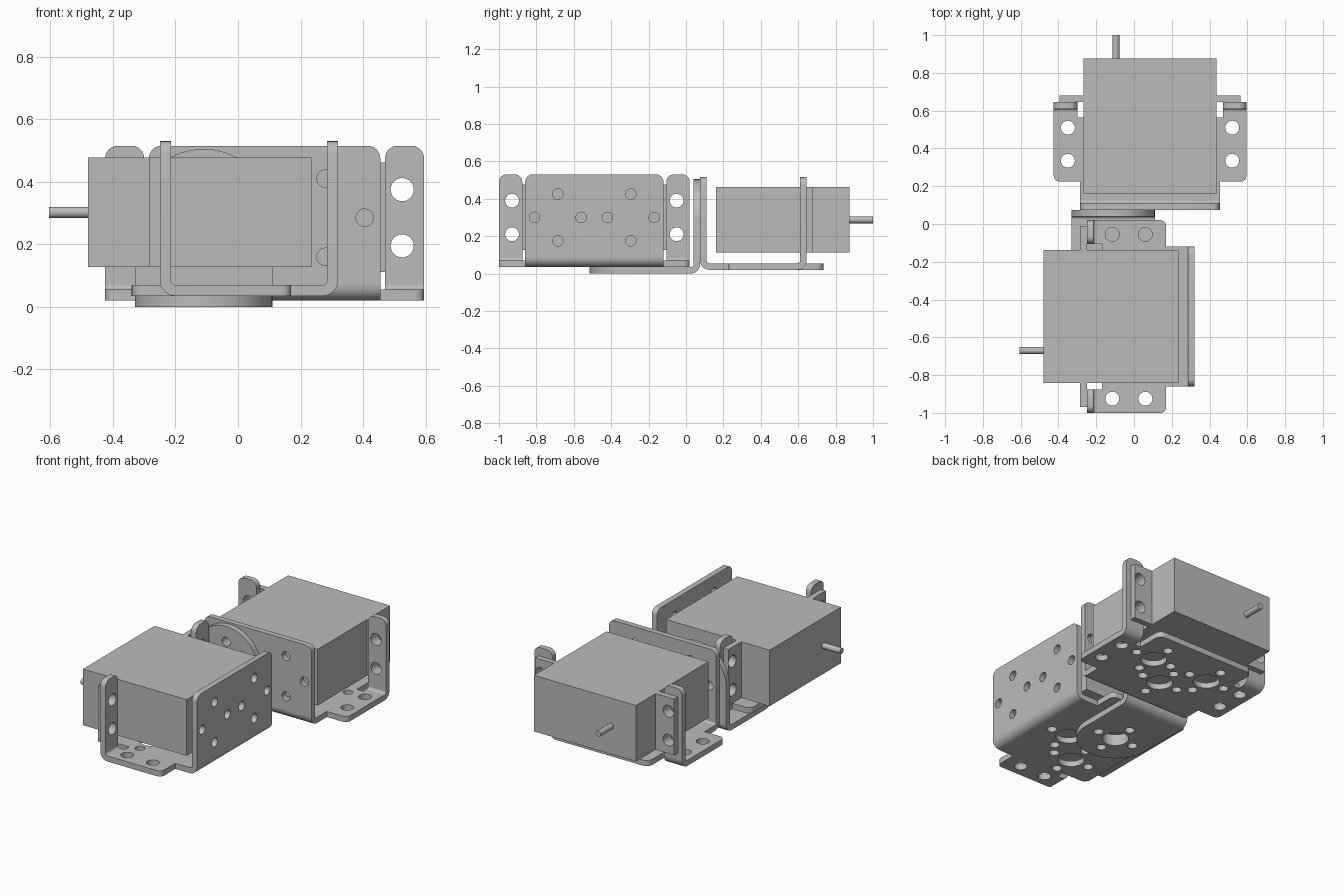
import bpy, bmesh, math
from mathutils import Matrix, Vector

cube = bpy.data.objects.get("Cube")
if cube:
    bpy.data.objects.remove(cube, do_unlink=True)

grey = bpy.data.materials.new("plain_grey")
grey.use_nodes = True
grey.diffuse_color = (0.5, 0.5, 0.5, 1)
grey.node_tree.nodes["Principled BSDF"].inputs["Base Color"].default_value = grey.diffuse_color

T = 0.035        # sheet thickness
R = 0.05         # outer bend radius
H = 0.495        # bracket height
SMALL, SCREW, BIG = 0.028, 0.037, 0.075


def circle(x, y, r, n=24):
    return [(x + r * math.cos(i * math.tau / n), y + r * math.sin(i * math.tau / n)) for i in range(n)]


def rect(x0, x1, y0, y1):
    return [(x0, y0), (x1, y0), (x1, y1), (x0, y1)]


def fillet(corners, steps=6):
    """Outline whose right-angled corners (x, y, radius) are rounded."""
    out = []
    for i, (x, y, r) in enumerate(corners):
        p = Vector((x, y))
        a = (Vector(corners[i - 1][:2]) - p).normalized()
        b = (Vector(corners[(i + 1) % len(corners)][:2]) - p).normalized()
        n = steps if r < 0.1 else 3 * steps
        for k in range(n + 1 if r else 1):
            t = math.pi / 2 * k / n
            q = p + r * (a + b - b * math.cos(t) - a * math.sin(t))
            if not out or (q - out[-1]).length > 1e-4:
                out.append(q)
    return [tuple(q) for q in out]


def bend(cx, side, n=6):
    """Quarter ring joining a base sheet to an upright, turning towards side."""
    arc = [i * math.pi / 2 / n for i in range(n + 1)]
    ring = [(R, a) for a in arc] + [(R - T, a) for a in reversed(arc)]
    return [(cx + side * r * math.sin(a), R - r * math.cos(a)) for r, a in ring]


def bolt_circle(x, y, centre=True):
    step = 0.125
    holes = [circle(x + dx * step, y + dy * step, SMALL)
             for dx, dy in ((1, 0), (-1, 0), (0, 1), (0, -1))]
    return holes + ([circle(x, y, BIG)] if centre else [])


def add_plate(bm, axes, c0, c1, outline, holes=()):
    """Extrude an outline with holes, drawn in the plane of two axes, from c0 to c1."""
    curve = bpy.data.curves.new("plate", "CURVE")
    curve.dimensions, curve.fill_mode = "2D", "BOTH"
    curve.extrude = (c1 - c0) / 2
    for loop in [outline, *holes]:
        s = curve.splines.new("POLY")
        s.points.add(len(loop) - 1)
        for pt, (x, y) in zip(s.points, loop):
            pt.co = (x, y, 0, 1)
        s.use_cyclic_u = True
    helper = bpy.data.objects.new("plate", curve)
    bpy.context.collection.objects.link(helper)
    bpy.context.view_layer.update()
    mesh = bpy.data.meshes.new_from_object(helper.evaluated_get(bpy.context.evaluated_depsgraph_get()))
    bpy.data.objects.remove(helper, do_unlink=True)
    i, j = ("xyz".index(c) for c in axes)
    for v in mesh.vertices:
        co = [0, 0, 0]
        co[i], co[j], co[3 - i - j] = v.co.x, v.co.y, v.co.z + (c0 + c1) / 2
        v.co = co
    piece = bmesh.new()
    piece.from_mesh(mesh)
    bmesh.ops.remove_doubles(piece, verts=piece.verts, dist=1e-5)
    bmesh.ops.recalc_face_normals(piece, faces=piece.faces)
    piece.to_mesh(mesh)
    piece.free()
    bm.from_mesh(mesh)
    bpy.data.meshes.remove(mesh)


def finish(bm, name, frame):
    mesh = bpy.data.meshes.new(name)
    bm.to_mesh(mesh)
    bm.free()
    mesh.materials.clear()
    mesh.materials.append(grey)
    for p in mesh.polygons:
        p.material_index = 0
    mesh.transform(frame)
    ob = bpy.data.objects.new(name, mesh)
    bpy.context.collection.objects.link(ob)
    bpy.ops.object.select_all(action="DESELECT")
    ob.select_set(True)
    bpy.context.view_layer.objects.active = ob
    bpy.ops.object.shade_smooth_by_angle(angle=math.radians(30))


def build_bracket(name, frame):
    bm = bmesh.new()
    w, tab, spread = 0.37, 0.51, 0.195
    # upright wall with two bolt circles
    wall = fillet([(-w, R, 0), (w, R, 0), (w, H, 0.04), (-w, H, 0.04)])
    add_plate(bm, "xz", 0, T, wall, bolt_circle(-spread, 0.265, False) + bolt_circle(spread, 0.265, False))
    add_plate(bm, "yz", -w, w, bend(R, -1))
    # base with side tabs and relief notches
    half = [(w, R, 0), (w, 0.15, 0), (tab, 0.15, 0.03), (tab, 0.57 - R, 0), (0.385, 0.57 - R, 0),
            (0.385, 0.49, 0), (0.34, 0.49, 0), (0.34, 0.66, 0.04)]
    base = fillet(half + [(-x, y, r) for x, y, r in reversed(half)])
    holes = bolt_circle(-spread, 0.43) + bolt_circle(spread, 0.43) + bolt_circle(0, 0.25)
    holes += [circle(s * 0.435, d, SCREW) for s in (-1, 1) for d in (0.26, 0.435)]
    add_plate(bm, "xy", 0, T, base, holes)
    # upright ears that carry the motor
    for s in (-1, 1):
        a, b = sorted((s * 0.385, s * tab))
        ear = fillet([(a, R, 0), (b, R, 0), (b, H, 0.04), (a, H, 0.04)])
        add_plate(bm, "xz", 0.57 - T, 0.57, ear, [circle(s * 0.44, h, SCREW) for h in (0.175, 0.355)])
        add_plate(bm, "yz", a, b, bend(0.57 - R, 1))
    finish(bm, name, frame)


def build_motor(name, frame):
    low, high = 0.092, 0.442
    bm = bmesh.new()
    add_plate(bm, "xz", 0.085, 0.8, rect(-0.352, 0.352, low, high))
    finish(bm, name + "_body", frame)
    bm = bmesh.new()
    for s in (-1, 1):
        a, b = sorted((s * 0.352, s * 0.48))
        add_plate(bm, "xz", 0.57, 0.605, rect(a, b, low, high),
                  [circle(s * 0.44, h, SCREW) for h in (0.175, 0.355)])
    finish(bm, name + "_mounting_ears", frame)
    bm = bmesh.new()
    add_plate(bm, "xz", 0.8, 0.925, circle(-0.18, 0.267, 0.018))
    finish(bm, name + "_shaft", frame)


# rear and front motor units, the front one turned a quarter
rear = Matrix.Translation((0.085, 0.075, 0.02))
front = Matrix.Translation((0.32, -0.49, 0.035)) @ Matrix.Rotation(math.pi / 2, 4, "Z")
for label, frame in (("rear", rear), ("front", front)):
    build_bracket(label + "_bracket", frame)
    build_motor(label + "_motor", frame)

# angled link with round ends joining the two brackets
bm = bmesh.new()
cx, r, y1 = -0.11, 0.22, 0.075
foot = fillet([(cx + r, y1 - R, 0), (cx - r, y1 - R, 0), (cx - r, -0.295 - r, r), (cx + r, -0.295 - r, r)])
add_plate(bm, "xy", 0, T, foot, bolt_circle(cx, -0.295))
disc = fillet([(cx - r, R, 0), (cx + r, R, 0), (cx + r, 0.285 + r, r), (cx - r, 0.285 + r, r)])
add_plate(bm, "xz", y1 - T, y1, disc, bolt_circle(cx, 0.285))
add_plate(bm, "yz", cx - r, cx + r, bend(y1 - R, 1))
finish(bm, "angled_link", Matrix())
